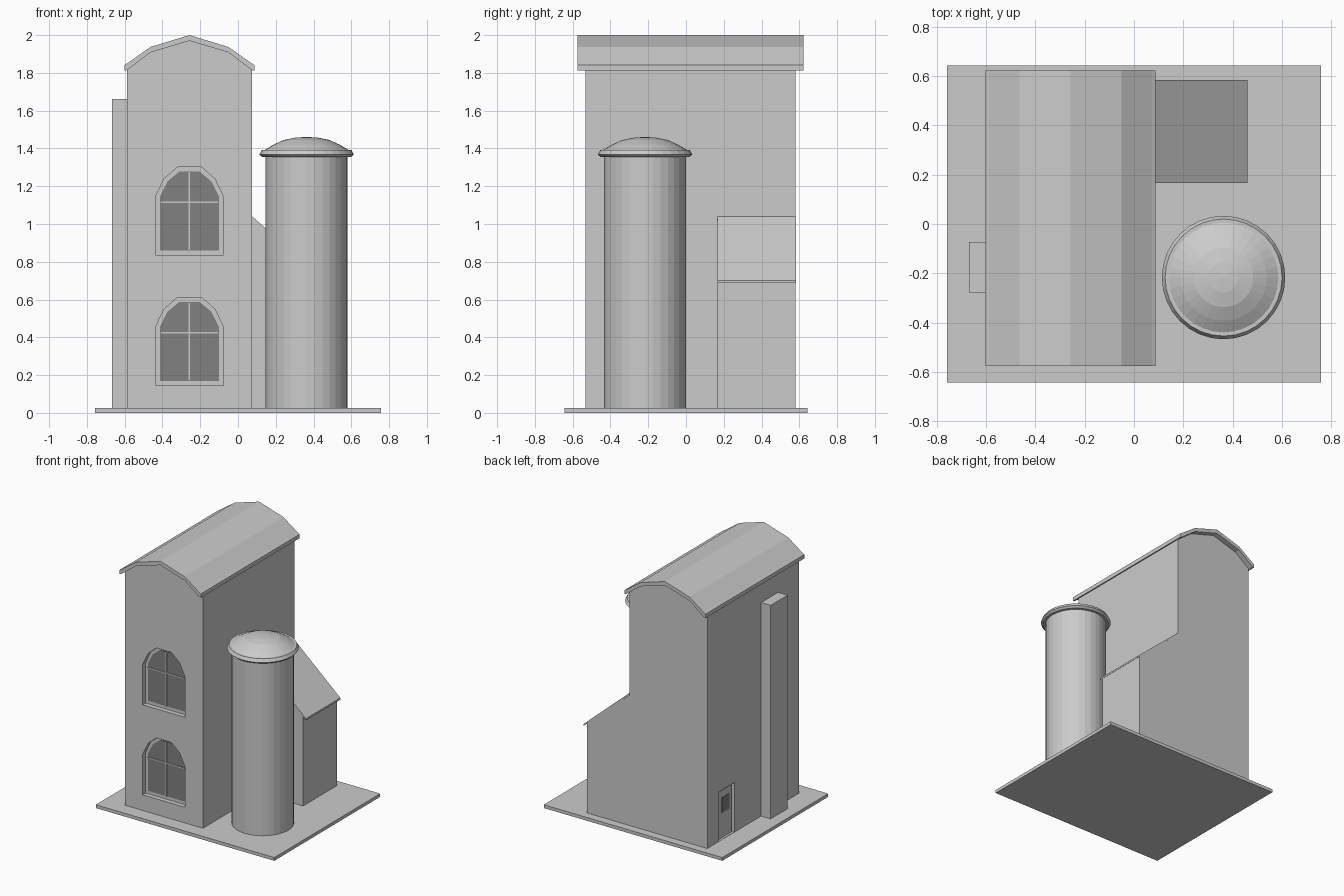
import bpy, bmesh
from math import pi
from mathutils import Vector

cube = bpy.data.objects.get("Cube")
if cube:
    bpy.data.objects.remove(cube)


def material(name, value):
    m = bpy.data.materials.new(name)
    m.use_nodes = True
    colour = (value, value, value, 1)
    m.diffuse_color = colour
    m.node_tree.nodes["Principled BSDF"].inputs["Base Color"].default_value = colour
    return m


GREY = material("light grey", 0.6)
DARK = material("dark glass", 0.22)


def finish(bm, name, mat):
    bmesh.ops.recalc_face_normals(bm, faces=bm.faces)
    mesh = bpy.data.meshes.new(name)
    bm.to_mesh(mesh)
    bm.free()
    mesh.materials.append(mat)
    ob = bpy.data.objects.new(name, mesh)
    bpy.context.collection.objects.link(ob)
    return ob


def prism(name, profile, y0, y1, mat=GREY):
    """Extrude an (x, z) outline from y0 to y1."""
    bm = bmesh.new()
    face = bm.faces.new([bm.verts.new((x, y0, z)) for x, z in profile])
    ext = bmesh.ops.extrude_face_region(bm, geom=[face])["geom"]
    verts = [v for v in ext if isinstance(v, bmesh.types.BMVert)]
    bmesh.ops.translate(bm, verts=verts, vec=Vector((0, y1 - y0, 0)))
    return finish(bm, name, mat)


def box(name, x0, x1, y0, y1, z0, z1, mat=GREY):
    return prism(name, [(x0, z0), (x1, z0), (x1, z1), (x0, z1)], y0, y1, mat)


def lathe(name, profile, centre, sides):
    """Spin an (r, z) profile around a vertical axis."""
    bm = bmesh.new()
    verts = [bm.verts.new((r, 0, z)) for r, z in profile]
    edges = [bm.edges.new(pair) for pair in zip(verts, verts[1:])]
    bmesh.ops.spin(bm, geom=verts + edges, cent=(0, 0, 0), axis=(0, 0, 1),
                   angle=2 * pi, steps=sides)
    bmesh.ops.remove_doubles(bm, verts=bm.verts, dist=0.0005)
    ob = finish(bm, name, GREY)
    ob.location = centre
    return ob


def carve(target, cutter):
    cutter.hide_render = True
    mod = target.modifiers.new("recess", "BOOLEAN")
    mod.operation, mod.solver, mod.object = "DIFFERENCE", "EXACT", cutter
    bpy.context.view_layer.objects.active = target
    bpy.ops.object.modifier_apply(modifier=mod.name)
    bpy.data.objects.remove(cutter)


def arch(cx, w, z0, spring, top):
    """Outline of a window with a faceted arched head."""
    h = top - spring
    right = [(w, z0), (w, spring), (0.75 * w, spring + 0.6 * h), (0.35 * w, top)]
    return [(cx + x, z) for x, z in right] + [(cx - x, z) for x, z in reversed(right)]


GROUND = 0.025
CX = -0.257                      # tower centre line
FRONT, BACK = -0.532, 0.58
LEFT, RIGHT = -0.587, 0.075

box("base_slab", -0.757, 0.757, -0.642, 0.642, 0, GROUND)

# Tower body, with its head following the underside of the roof
tower = prism("tower", [(LEFT, GROUND), (RIGHT, GROUND), (RIGHT, 1.82), (CX + 0.207, 1.91),
                        (CX, 1.972), (CX - 0.207, 1.91), (LEFT, 1.82)], FRONT, BACK)

# Curved roof sheet made of four slopes with short vertical eaves
half = [(0.344, 1.812), (0.344, 1.842), (0.33, 1.85), (0.207, 1.937)]
under = [(0.207, 1.908), (0.33, 1.815)]
roof = ([(CX + x, z) for x, z in half] + [(CX, 2.0)]
        + [(CX - x, z) for x, z in reversed(half)]
        + [(CX - x, z) for x, z in reversed(under)] + [(CX, 1.97)]
        + [(CX + x, z) for x, z in under])
prism("tower_roof", roof, -0.575, 0.622)

# Recessed arched windows: glass plate and glazing bars
DEPTH = 0.036
inner = FRONT + DEPTH
for label, dz in (("lower", 0.145), ("upper", 0.835)):
    carve(tower, prism("cutter", arch(CX, 0.179, dz, dz + 0.311, dz + 0.467),
                       FRONT - 0.05, inner))
    prism(label + "_window_glass", arch(CX, 0.156, dz + 0.025, dz + 0.311, dz + 0.442),
          inner - 0.004, inner + 0.002, DARK)
    box(label + "_window_post", CX - 0.004, CX + 0.004, inner - 0.009, inner,
        dz + 0.025, dz + 0.442)
    box(label + "_window_rail", CX - 0.156, CX + 0.156, inner - 0.009, inner,
        dz + 0.276, dz + 0.284)

# Side door: recess, door leaf and small dark pane
door_x = LEFT + 0.025
carve(tower, box("cutter", LEFT - 0.05, door_x, 0.25, 0.445, GROUND + 0.002, 0.405))
box("door_leaf", door_x - 0.008, door_x + 0.002, 0.265, 0.43, GROUND, 0.39)
box("door_pane", door_x - 0.012, door_x, 0.295, 0.385, 0.22, 0.335, DARK)

# Tall flue on the side wall
box("side_flue", -0.668, LEFT + 0.002, -0.277, -0.072, GROUND, 1.662)

# Lean-to annex with a thin sloping roof
prism("annex", [(RIGHT - 0.01, GROUND), (0.435, GROUND), (0.435, 0.71), (RIGHT, 1.028),
                (RIGHT - 0.01, 1.028)], 0.168, BACK)
prism("annex_roof", [(RIGHT, 1.022), (0.46, 0.688), (0.46, 0.702), (RIGHT, 1.04)],
      0.166, BACK + 0.003)

# Silo with an overhanging lid and shallow dome
SILO = (0.363, -0.217, 0)
lathe("silo", [(0, GROUND), (0.217, GROUND), (0.217, 1.365), (0, 1.365)], SILO, 32)
lathe("silo_lid", [(0, 1.355), (0.235, 1.355), (0.25, 1.368), (0.237, 1.392), (0.222, 1.392),
                   (0.175, 1.42), (0.12, 1.445), (0.06, 1.457), (0, 1.461)], SILO, 32)
